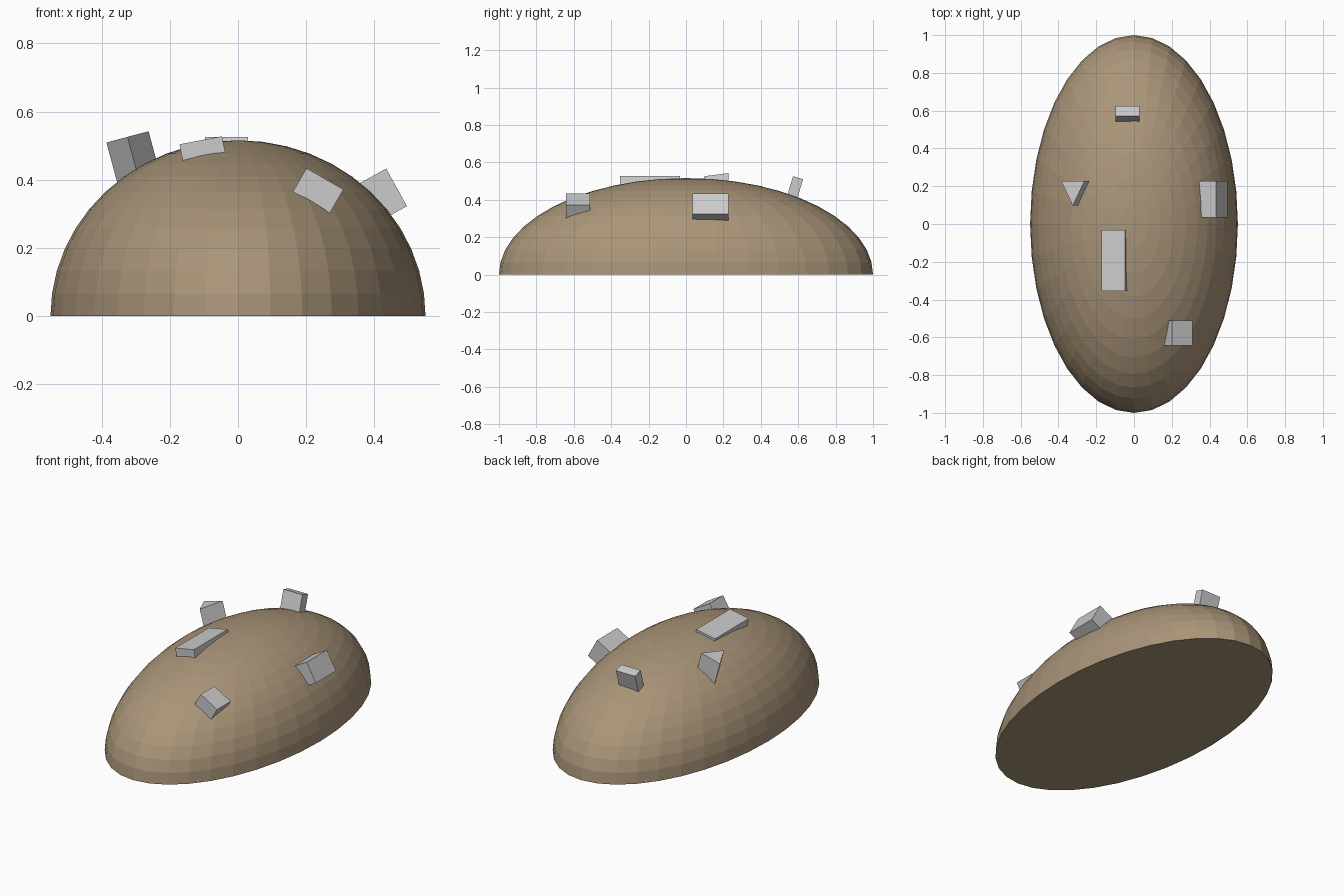
import bpy, bmesh
from math import sin, cos, pi, radians
from mathutils import Matrix

if "Cube" in bpy.data.objects:
    bpy.data.objects.remove(bpy.data.objects["Cube"])


def make_object(name, bm, color=None):
    bmesh.ops.recalc_face_normals(bm, faces=bm.faces)
    mesh = bpy.data.meshes.new(name)
    bm.to_mesh(mesh)
    bm.free()
    obj = bpy.data.objects.new(name, mesh)
    bpy.context.collection.objects.link(obj)
    if color:
        mat = bpy.data.materials.new(name + "_color")
        mat.diffuse_color = color
        mat.use_nodes = True
        mat.node_tree.nodes["Principled BSDF"].inputs["Base Color"].default_value = mat.diffuse_color
        mesh.materials.append(mat)
    return obj


def dome(name, rx, ry, rz, segments, rings, color):
    """Closed half ellipsoid standing on z = 0."""
    bm = bmesh.new()
    loops = []
    for j in range(rings):
        t = pi / 2 * j / rings
        loops.append([bm.verts.new((rx * cos(t) * sin(2 * pi * i / segments),
                                    ry * cos(t) * cos(2 * pi * i / segments),
                                    rz * sin(t))) for i in range(segments)])
    top = bm.verts.new((0, 0, rz))
    for i in range(segments):
        k = (i + 1) % segments
        for a, b in zip(loops, loops[1:]):
            bm.faces.new((a[i], a[k], b[k], b[i]))
        bm.faces.new((loops[-1][i], loops[-1][k], top))
    bm.faces.new(loops[0])
    return make_object(name, bm, color)


def rect(w, l):
    return [(-w / 2, -l / 2), (w / 2, -l / 2), (w / 2, l / 2), (-w / 2, l / 2)]


def stone(name, outline, depth, top_centre, tilt, axis):
    """Prism sunk into the dome; the outline is its outer face."""
    bm = bmesh.new()
    face = bm.faces.new([bm.verts.new((x, y, 0)) for x, y in outline])
    ext = bmesh.ops.extrude_face_region(bm, geom=[face], use_keep_orig=True)
    verts = [v for v in ext["geom"] if isinstance(v, bmesh.types.BMVert)]
    bmesh.ops.translate(bm, verts=verts, vec=(0, 0, -depth))
    obj = make_object(name, bm)
    obj.matrix_world = (Matrix.Translation(top_centre)
                        @ Matrix.Rotation(radians(tilt), 4, axis))
    return obj


# Oval mound
dome("mound", 0.55, 1.0, 0.516, 36, 12, (0.40, 0.30, 0.19, 1))

# Stones set into the mound
stone("back_stone", rect(0.127, 0.056), 0.14, (-0.034, 0.599, 0.518), -16.5, 'X')
stone("right_stone", rect(0.126, 0.193), 0.13, (0.465, 0.131, 0.378), 61, 'Y')
stone("long_stone", rect(0.127, 0.322), 0.08, (-0.109, -0.193, 0.516), -10.7, 'Y')
stone("front_stone", rect(0.125, 0.13), 0.13, (0.255, -0.577, 0.403), 30, 'Y')
stone("triangle_stone", [(-0.064, 0.065), (0, -0.065), (0.064, 0.065)], 0.16,
      (-0.324, 0.163, 0.526), -15, 'Y')
